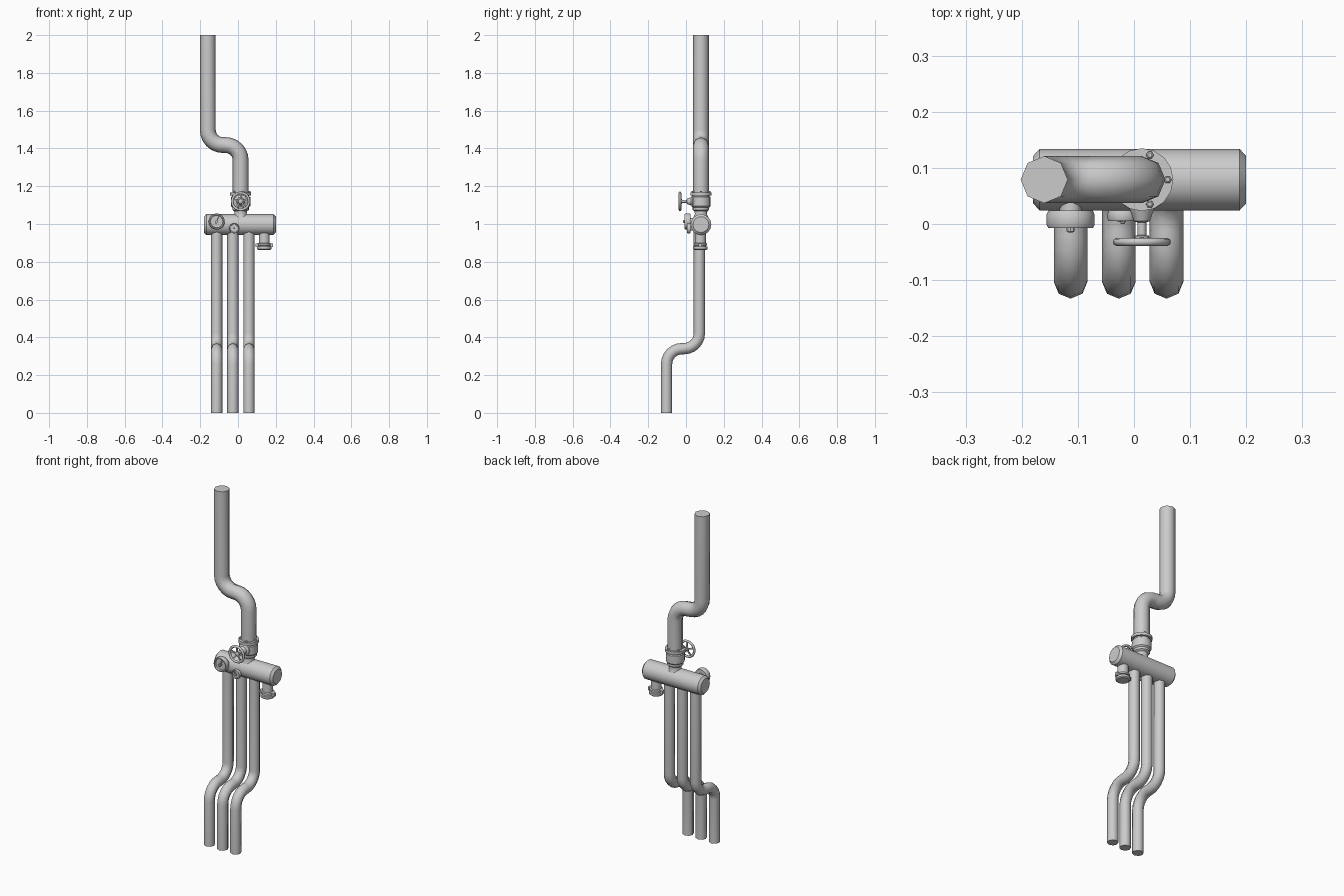
import bpy, bmesh, math
from mathutils import Vector, Matrix

if "Cube" in bpy.data.objects:
    bpy.data.objects.remove(bpy.data.objects["Cube"])

FRONT = Matrix.Rotation(math.pi / 2, 4, 'X')   # local z -> -y
UP = Matrix.Identity(4)


def finish(name, bm, matrix=UP, angle=50):
    bmesh.ops.recalc_face_normals(bm, faces=bm.faces)
    me = bpy.data.meshes.new(name)
    bm.to_mesh(me)
    bm.free()
    me.transform(matrix)
    ob = bpy.data.objects.new(name, me)
    bpy.context.collection.objects.link(ob)
    bpy.ops.object.select_all(action='DESELECT')
    ob.select_set(True)
    bpy.context.view_layer.objects.active = ob
    bpy.ops.object.shade_smooth_by_angle(angle=math.radians(angle))
    return ob


def skin(bm, rings, closed=False):
    n = len(rings[0])
    pairs = list(zip(rings, rings[1:] + rings[:1])) if closed else list(zip(rings, rings[1:]))
    for a, b in pairs:
        for i in range(n):
            j = (i + 1) % n
            bm.faces.new((a[i], a[j], b[j], b[i]))
    if not closed:
        bm.faces.new(rings[0])
        bm.faces.new(rings[-1])


def lathe(name, profile, loc, rot=UP, n=16, closed=False, angle=35):
    """Revolve (radius, height) points about local z."""
    bm = bmesh.new()
    rings = [[bm.verts.new((r * math.cos(2 * math.pi * i / n), r * math.sin(2 * math.pi * i / n), h))
              for i in range(n)] for r, h in profile]
    skin(bm, rings, closed)
    return finish(name, bm, Matrix.Translation(loc) @ rot, angle)


def torus(name, major, minor, loc, rot=UP, n=20, m=8):
    prof = [(major + minor * math.cos(2 * math.pi * k / m), minor * math.sin(2 * math.pi * k / m))
            for k in range(m)]
    return lathe(name, prof, loc, rot, n, True, 80)


def bar(name, a, b, w, d):
    """Flat bar between two points on a plane facing the front."""
    a, b = Vector(a), Vector(b)
    t = (b - a).normalized()
    s = t.cross(Vector((0, 1, 0))).normalized()
    bm = bmesh.new()
    rings = [[bm.verts.new(p + s * w * u + Vector((0, d * v, 0)))
              for u, v in ((-1, -1), (1, -1), (1, 1), (-1, 1))] for p in (a, b)]
    skin(bm, rings)
    return finish(name, bm)


def pipe(name, pts, radius, bend, normal, n=8, steps=6):
    """Sweep an octagon along a planar path with rounded right-angle corners."""
    pts = [Vector(p) for p in pts]
    normal = Vector(normal)
    path = [(pts[0], (pts[1] - pts[0]).normalized())]
    for p, q, r in zip(pts, pts[1:], pts[2:]):
        d1, d2 = (q - p).normalized(), (r - q).normalized()
        c = q - d1 * bend + d2 * bend
        for k in range(steps + 1):
            t = math.pi / 2 * k / steps
            path.append((c - d2 * bend * math.cos(t) + d1 * bend * math.sin(t),
                         d1 * math.cos(t) + d2 * math.sin(t)))
    path.append((pts[-1], (pts[-1] - pts[-2]).normalized()))
    bm = bmesh.new()
    rings = []
    for p, t in path:
        side = t.cross(normal)
        rings.append([bm.verts.new(p + radius * (math.cos(2 * math.pi * i / n) * side
                                                 + math.sin(2 * math.pi * i / n) * normal))
                      for i in range(n)])
    skin(bm, rings)
    return finish(name, bm)


# main riser with sideways offset
VX, PY = 0.014, 0.079
pipe("riser_pipe", [(-0.16, PY, 2), (-0.16, PY, 1.418), (VX, PY, 1.418), (VX, PY, 1.15)],
     0.042, 0.08, (0, 1, 0))

# three branch pipes with forward offset
for i, x in enumerate((-0.113, -0.027, 0.058)):
    pipe(f"branch_pipe_{i + 1}", [(x, -0.103, 0), (x, -0.103, 0.34), (x, 0.071, 0.34), (x, 0.071, 0.98)],
         0.03, 0.082, (1, 0, 0))

# horizontal manifold with chamfered ends
lathe("manifold", [(0.042, -0.19), (0.055, -0.178), (0.055, 0.178), (0.042, 0.19)],
      (0.01, PY, 0.997), Matrix.Rotation(math.pi / 2, 4, 'Y'), 16, angle=40)

# valve body, flange and bolts
lathe("valve_body", [(0.042, 1.03), (0.032, 1.052), (0.034, 1.068), (0.044, 1.075), (0.044, 1.088),
                     (0.051, 1.095), (0.051, 1.142), (0.045, 1.146), (0.045, 1.152),
                     (0.056, 1.152), (0.056, 1.168), (0.04, 1.168)], (VX, PY, 0))
for i in range(5):
    a = 2 * math.pi * i / 5
    lathe(f"flange_bolt_{i + 1}", [(0.007, 0), (0.007, 0.008), (0.004, 0.01)],
          (VX + 0.046 * math.cos(a), PY + 0.046 * math.sin(a), 1.166), n=6)

# bonnet, stem and hand wheel
WZ = 1.12
lathe("valve_bonnet", [(0.034, 0), (0.034, 0.045), (0.022, 0.053), (0.014, 0.075), (0.008, 0.077),
                       (0.008, 0.1), (0.013, 0.101), (0.013, 0.11), (0.006, 0.114)],
      (VX, 0.08, WZ), FRONT, 12)
torus("hand_wheel_rim", 0.045, 0.007, (VX, -0.032, WZ), FRONT)
for i in range(5):
    a = 2 * math.pi * i / 5 + math.pi / 2
    bar(f"hand_wheel_spoke_{i + 1}", (VX, -0.025, WZ),
        (VX + 0.044 * math.cos(a), -0.032, WZ + 0.044 * math.sin(a)), 0.004, 0.003)


# pressure gauges with recessed dial and needle
def gauge(name, x, z, r, front, tilt):
    d = 0.024 - front
    lathe(name + "_case", [(r * 0.45, -0.03), (r * 0.45, 0), (r * 0.92, 0), (r, d * 0.25), (r, d * 0.8),
                           (r * 0.93, d), (r * 0.8, d), (r * 0.76, d * 0.65)], (x, 0.024, z), FRONT)
    y = front + d * 0.1
    lathe(name + "_pivot", [(r * 0.16, 0), (r * 0.16, d * 0.55), (r * 0.1, d * 0.6)],
          (x, front + d * 0.35, z), FRONT, 8)
    s, c = math.sin(tilt), math.cos(tilt)
    bar(name + "_needle", (x - s * r * 0.3, y, z - c * r * 0.3), (x + s * r * 0.65, y, z + c * r * 0.65),
        r * 0.06, 0.003)


gauge("large_gauge", -0.113, 1.013, 0.043, -0.007, 0.4)
gauge("small_gauge", -0.02, 0.977, 0.027, 0.005, -0.5)

# drain outlet with hose cap and side lugs
DX = 0.139
lathe("drain_outlet", [(0.029, 0.97), (0.029, 0.9), (0.036, 0.897), (0.036, 0.888), (0.031, 0.886),
                       (0.031, 0.882), (0.039, 0.88), (0.039, 0.868), (0.033, 0.863)], (DX, 0.076, 0))
for s in (-1, 1):
    bm = bmesh.new()
    bmesh.ops.create_cube(bm, size=1, matrix=Matrix.Translation((DX + s * 0.038, 0.076, 0.887))
                          @ Matrix.Diagonal((0.018, 0.02, 0.02, 1)))
    finish("drain_lug_left" if s < 0 else "drain_lug_right", bm)
